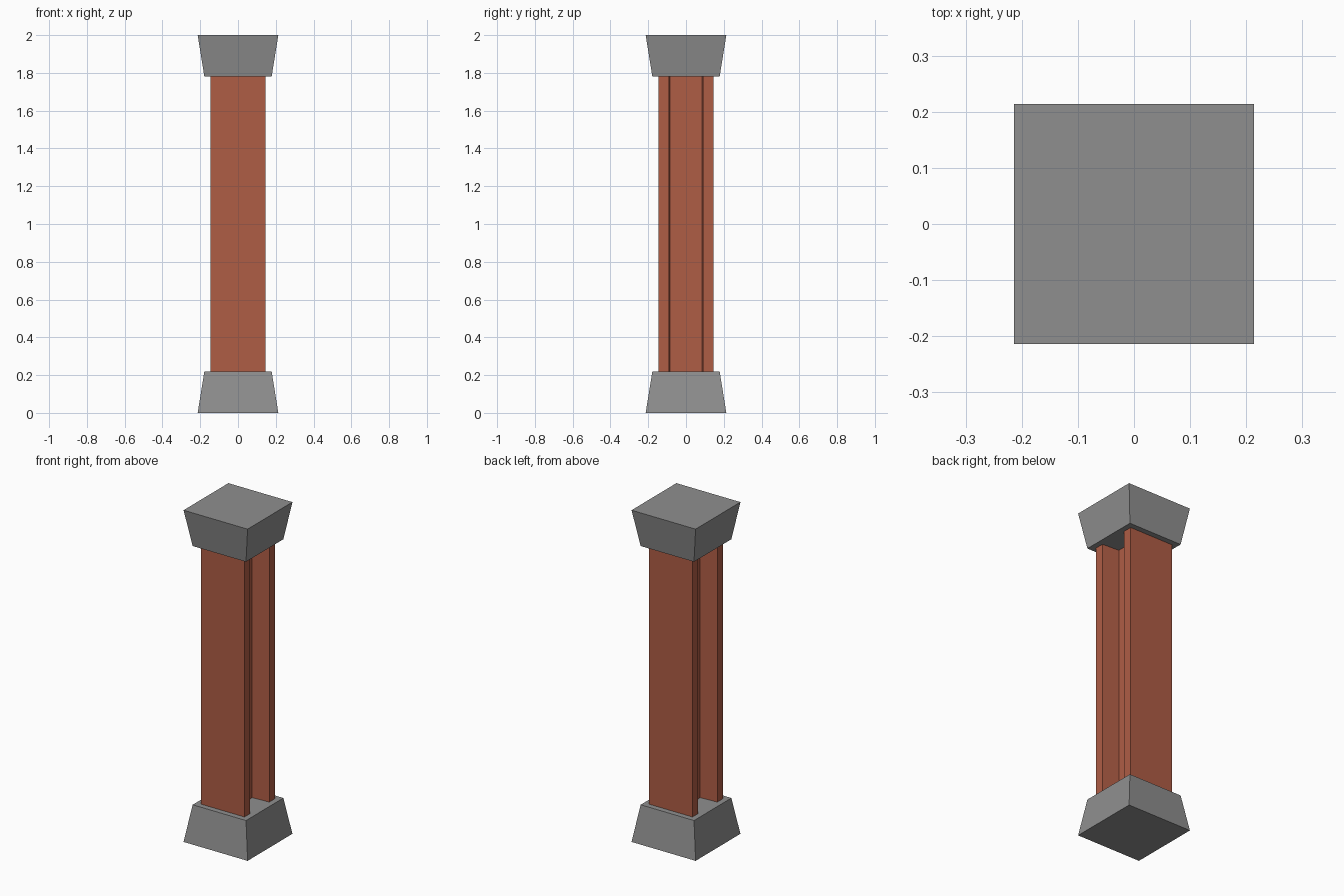
import bpy, bmesh

if "Cube" in bpy.data.objects:
    bpy.data.objects.remove(bpy.data.objects["Cube"])


def make_object(name, bm, mat):
    bmesh.ops.recalc_face_normals(bm, faces=bm.faces)
    mesh = bpy.data.meshes.new(name)
    bm.to_mesh(mesh)
    bm.free()
    mesh.materials.append(mat)
    obj = bpy.data.objects.new(name, mesh)
    bpy.context.collection.objects.link(obj)
    return obj


def make_material(name, r, g, b):
    mat = bpy.data.materials.new(name)
    mat.diffuse_color = (r, g, b, 1)
    mat.use_nodes = True
    mat.node_tree.nodes["Principled BSDF"].inputs["Base Color"].default_value = mat.diffuse_color
    return mat


def tapered_block(name, z0, half0, z1, half1, mat):
    bm = bmesh.new()
    bmesh.ops.create_cube(bm, size=2)
    for v in bm.verts:
        half, z = (half1, z1) if v.co.z > 0 else (half0, z0)
        v.co = (v.co.x * half, v.co.y * half, z)
    return make_object(name, bm, mat)


WIDE, NARROW = 0.2135, 0.178
H_BLOCK = 0.22
stone = make_material("dark_stone", 0.275, 0.275, 0.275)
paint = make_material("rust_red", 0.43, 0.11, 0.06)

# Tapered stone blocks at both ends
tapered_block("base_block", 0, WIDE, H_BLOCK, NARROW, stone)
tapered_block("cap_block", 2 - H_BLOCK, NARROW, 2, WIDE, stone)

# H-section steel beam: half profile mirrored, then extruded
F, W = 0.145, 0.036         # flange half size, web half thickness
TIP, ROOT = 0.091, 0.084    # slightly sloped inner flange faces
half = [(F, -F), (F, -TIP), (W, -ROOT), (W, ROOT), (F, TIP), (F, F)]
profile = half + [(-x, y) for x, y in reversed(half)]

bm = bmesh.new()
face = bm.faces.new([bm.verts.new((x, y, H_BLOCK)) for x, y in profile])
ext = bmesh.ops.extrude_face_region(bm, geom=[face], use_keep_orig=True)
top = [g for g in ext["geom"] if isinstance(g, bmesh.types.BMVert)]
bmesh.ops.translate(bm, verts=top, vec=(0, 0, 2 - 2 * H_BLOCK))
make_object("steel_beam", bm, paint)
